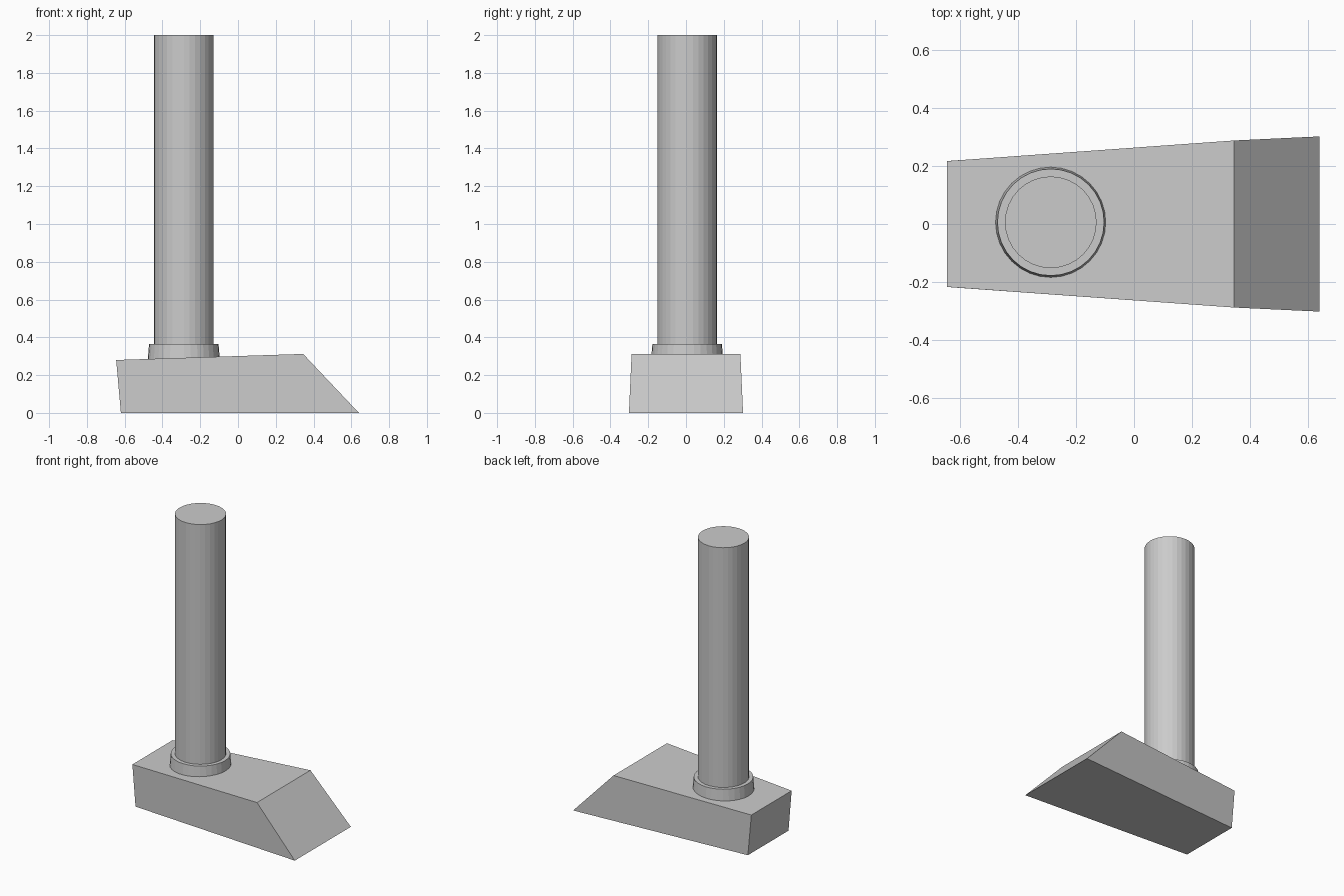
import bpy, bmesh

if "Cube" in bpy.data.objects:
    bpy.data.objects.remove(bpy.data.objects["Cube"])

CX, CY = -0.287, 0.006  # handle axis


def round_part(name, r_bottom, r_top, z0, z1):
    bpy.ops.mesh.primitive_cone_add(vertices=32, radius1=r_bottom, radius2=r_top,
                                    depth=z1 - z0, location=(CX, CY, (z0 + z1) / 2))
    bpy.context.object.name = name
    return bpy.context.object


# Wedge-shaped head: side profile as (x, half width, z)
profile = [(-0.62, 0.219, 0.0), (0.64, 0.302, 0.0),
           (0.345, 0.288, 0.312), (-0.645, 0.217, 0.28)]
bm = bmesh.new()
near = [bm.verts.new((x, -w, z)) for x, w, z in profile]
far = [bm.verts.new((x, w, z)) for x, w, z in profile]
bm.faces.new(near)
bm.faces.new(far[::-1])
for i in range(4):
    j = (i + 1) % 4
    bm.faces.new((near[i], far[i], far[j], near[j]))
bmesh.ops.recalc_face_normals(bm, faces=bm.faces)
mesh = bpy.data.meshes.new("head")
bm.to_mesh(mesh)
bm.free()
bpy.context.collection.objects.link(bpy.data.objects.new("head", mesh))

# Slightly tapered collar and long straight handle
round_part("collar", 0.191, 0.184, 0.28, 0.365)
round_part("handle", 0.158, 0.158, 0.285, 2.0)
